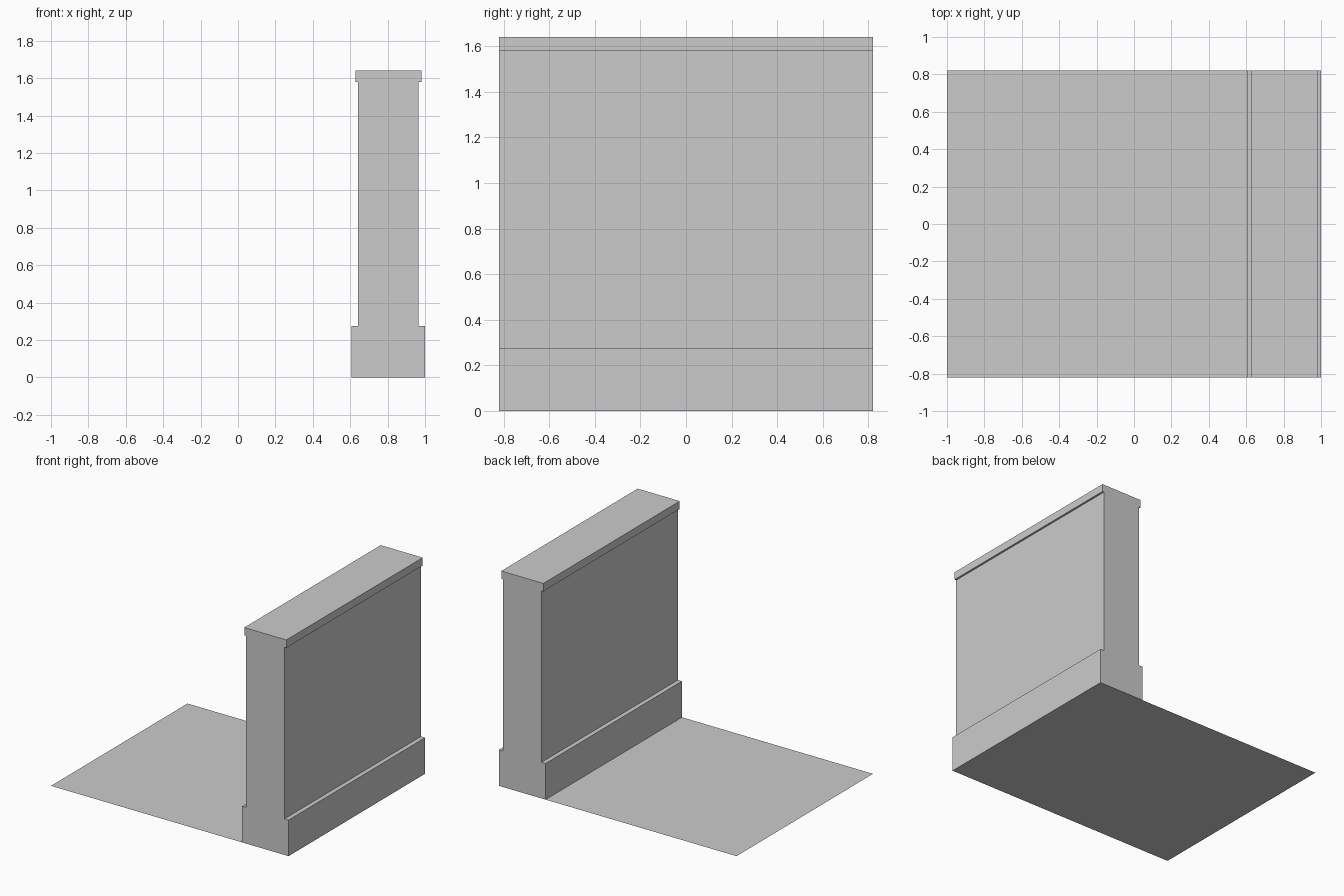
import bpy
import bmesh

cube = bpy.data.objects.get("Cube")
if cube:
    bpy.data.objects.remove(cube, do_unlink=True)

HALF_DEPTH = 0.82

# Single plain grey
grey = bpy.data.materials.new("plain_grey")
grey.use_nodes = True
colour = (0.6, 0.6, 0.6, 1)
grey.diffuse_color = colour
grey.node_tree.nodes["Principled BSDF"].inputs["Base Color"].default_value = colour


def add_object(name, bm):
    mesh = bpy.data.meshes.new(name)
    bm.to_mesh(mesh)
    bm.free()
    mesh.materials.append(grey)
    obj = bpy.data.objects.new(name, mesh)
    bpy.context.collection.objects.link(obj)
    return obj


# Floor: one flat sheet running under the wall
bm = bmesh.new()
bm.faces.new([bm.verts.new((x, y * HALF_DEPTH, 0))
              for x, y in ((-1, -1), (1, -1), (1, 1), (-1, 1))])
add_object("floor", bm)

# Wall: half profile (offset from centre, height) with plinth, shaft and coping
CENTRE = 0.804
half = [(0.196, 0), (0.196, 0.275), (0.162, 0.275),
        (0.162, 1.58), (0.177, 1.58), (0.177, 1.64)]
profile = [(CENTRE + w, z) for w, z in half]
profile += [(CENTRE - w, z) for w, z in reversed(half)]

bm = bmesh.new()
front = bm.faces.new([bm.verts.new((x, -HALF_DEPTH, z)) for x, z in profile])
back = bmesh.ops.extrude_face_region(bm, geom=[front], use_keep_orig=True)
bmesh.ops.translate(bm, vec=(0, 2 * HALF_DEPTH, 0),
                    verts=[v for v in back["geom"] if isinstance(v, bmesh.types.BMVert)])
bmesh.ops.recalc_face_normals(bm, faces=bm.faces)

# The underside is left open because the floor closes it
underside = [f for f in bm.faces if all(v.co.z < 0.001 for v in f.verts)]
bmesh.ops.delete(bm, geom=underside, context="FACES_ONLY")
add_object("wall", bm)
